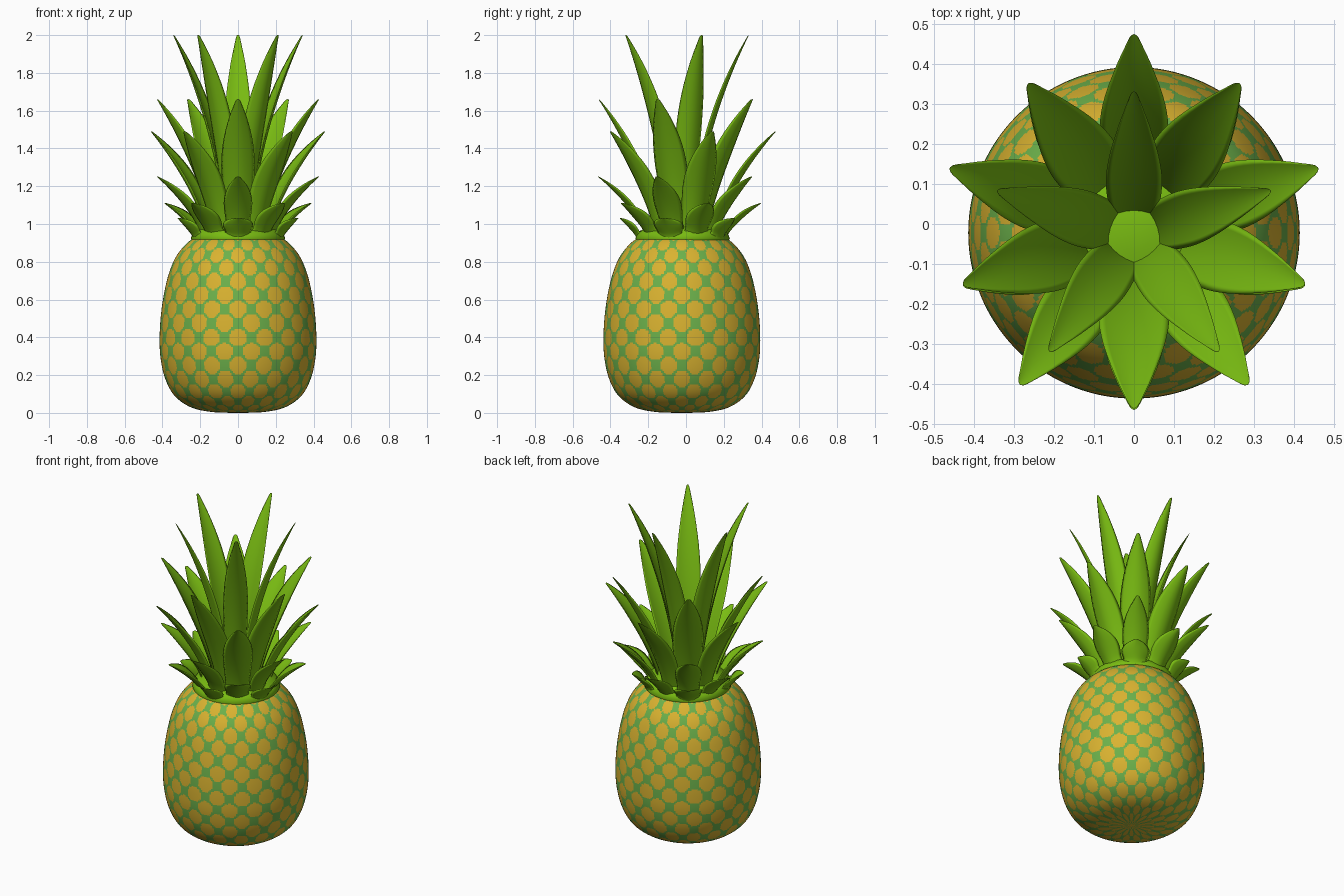
import bpy, bmesh
from math import sin, cos, pi, radians, floor
from mathutils import Vector

cube = bpy.data.objects.get("Cube")
if cube:
    bpy.data.objects.remove(cube)


def material(name, rgb):
    m = bpy.data.materials.new(name)
    m.use_nodes = True
    m.diffuse_color = (*rgb, 1)
    m.node_tree.nodes["Principled BSDF"].inputs["Base Color"].default_value = (*rgb, 1)
    return m


YELLOW = material("golden_rind", (0.70, 0.45, 0.03))
SEAM = material("green_seam", (0.15, 0.44, 0.07))
LEAF = material("leaf_green", (0.19, 0.50, 0.006))


def spline(pts, steps):
    """Smooth curve through the given points."""
    p = [Vector(q) for q in pts]
    p = [p[0]] + p + [p[-1]]
    out = []
    for a, b, c, d in zip(p, p[1:], p[2:], p[3:]):
        for i in range(steps):
            t = i / steps
            out.append(0.5 * (2 * b + (c - a) * t + (2 * a - 5 * b + 4 * c - d) * t * t
                              + (3 * b - a - 3 * c + d) * t ** 3))
    return out + [p[-1]]


def skin(bm, rings):
    """Bridge consecutive closed rings of points and cap both ends."""
    rows = [[bm.verts.new(v) for v in ring] for ring in rings]
    n = len(rows[0])
    for a, b in zip(rows, rows[1:]):
        for k in range(n):
            bm.faces.new((a[k], a[(k + 1) % n], b[(k + 1) % n], b[k]))
    bm.faces.new(rows[0][::-1])
    bm.faces.new(rows[-1])
    bmesh.ops.recalc_face_normals(bm, faces=bm.faces)


def make_mesh(name, bm, mats):
    me = bpy.data.meshes.new(name)
    bm.to_mesh(me)
    bm.free()
    for m in mats:
        me.materials.append(m)
    me.shade_smooth()
    return me


def place(name, me, y=0.0, turn=0.0):
    ob = bpy.data.objects.new(name, me)
    ob.location.y = y
    ob.rotation_euler.z = turn
    bpy.context.collection.objects.link(ob)
    return ob


def lathe(profile, segs):
    return [[(r * cos(2 * pi * k / segs), r * sin(2 * pi * k / segs), z)
             for k in range(segs)] for r, z in profile]


# Fruit body: lathed rind with staggered oval eyes
SEGS, COLUMNS, ROW = 288, 18, 0.075
profile = spline([(0.01, 0), (0.14, 0.005), (0.25, 0.03), (0.335, 0.09), (0.385, 0.18),
                  (0.41, 0.29), (0.415, 0.4), (0.408, 0.52), (0.39, 0.64), (0.362, 0.75),
                  (0.32, 0.84), (0.25, 0.915), (0.18, 0.93)], 13)
bm = bmesh.new()
skin(bm, lathe(profile, SEGS))
bm.faces.ensure_lookup_table()

run = [0.0]
for a, b in zip(profile, profile[1:]):
    run.append(run[-1] + (b - a).length)


def is_eye(u, v):
    """True inside an oval of the staggered lattice."""
    for row in (floor(v), floor(v) + 1):
        shift = 0.5 * (row % 2)
        du = u - shift - round(u - shift)
        if (du / 0.32) ** 2 + ((v - row) / 0.62) ** 2 < 1:
            return True
    return False


for i in range(len(profile) - 1):
    v = (run[i] + run[i + 1]) / 2 / ROW
    for k in range(SEGS):
        u = (k + 0.5) / SEGS * COLUMNS
        bm.faces[i * SEGS + k].material_index = 0 if is_eye(u, v) else 1
place("fruit_body", make_mesh("fruit_body", bm, [YELLOW, SEAM]), -0.022)

# Collar under the crown
bm = bmesh.new()
skin(bm, lathe([(0.24, 0.9), (0.25, 0.925), (0.235, 0.96), (0.16, 0.99), (0.05, 1.02)], 48))
place("crown_collar", make_mesh("crown_collar", bm, [LEAF]), -0.018)

# Leaf: cupped lens section swept along an arc that leans outwards (+x)
ACROSS = [-1, -0.8, -0.4, 0, 0.4, 0.8, 1]


def leaf_mesh(name, base, ctrl, tip, half_width, root):
    base, ctrl, tip = Vector(base), Vector(ctrl), Vector(tip)
    widths = spline([(0, root), (0.2, 0.85), (0.4, 0.98), (0.55, 1), (0.7, 0.86),
                     (0.85, 0.55), (0.95, 0.26), (0.99, 0.13), (1, 0.04)], 3)
    rings = []
    for t, w in widths:
        w *= half_width
        p = base * (1 - t) ** 2 + ctrl * 2 * t * (1 - t) + tip * t * t
        d = ((ctrl - base) * (1 - t) + (tip - ctrl) * t).normalized()
        inward = Vector((-d.y, d.x))
        thick = 0.12 * w

        def point(s, side):
            q = p + inward * (0.32 * w * s * s + side * thick * (1 - s * s))
            return (q.x, s * w, q.y)
        rings.append([point(s, 1) for s in ACROSS]
                     + [point(s, -1) for s in ACROSS[-2:0:-1]])
    bm = bmesh.new()
    skin(bm, rings)
    return make_mesh(name, bm, [LEAF])


# Crown tiers: name, base, control, tip (radius, height), half width, root, first angle, y
TIERS = [
    ("top_leaf", (0.06, 0.93), (0.10, 1.5), (0.36, 2.0), 0.07, 0.6, 90, -0.028),
    ("upper_leaf", (0.12, 0.93), (0.20, 1.3), (0.45, 1.66), 0.088, 0.6, 270, -0.012),
    ("middle_leaf", (0.16, 0.93), (0.23, 1.22), (0.485, 1.49), 0.085, 0.75, 90, -0.01),
    ("lower_leaf", (0.19, 0.93), (0.25, 1.1), (0.45, 1.25), 0.075, 0.9, 270, -0.015),
    ("short_leaf", (0.21, 0.92), (0.27, 1.03), (0.41, 1.11), 0.075, 1.0, 90, -0.012),
    ("outer_leaf", (0.235, 0.92), (0.26, 0.98), (0.335, 1.03), 0.08, 1.0, 270, -0.015),
]
for name, base, ctrl, tip, half_width, root, first, y in TIERS:
    me = leaf_mesh(name, base, ctrl, tip, half_width, root)
    for k in range(5):
        place(f"{name}_{k + 1}", me, y, radians(first + 72 * k))
